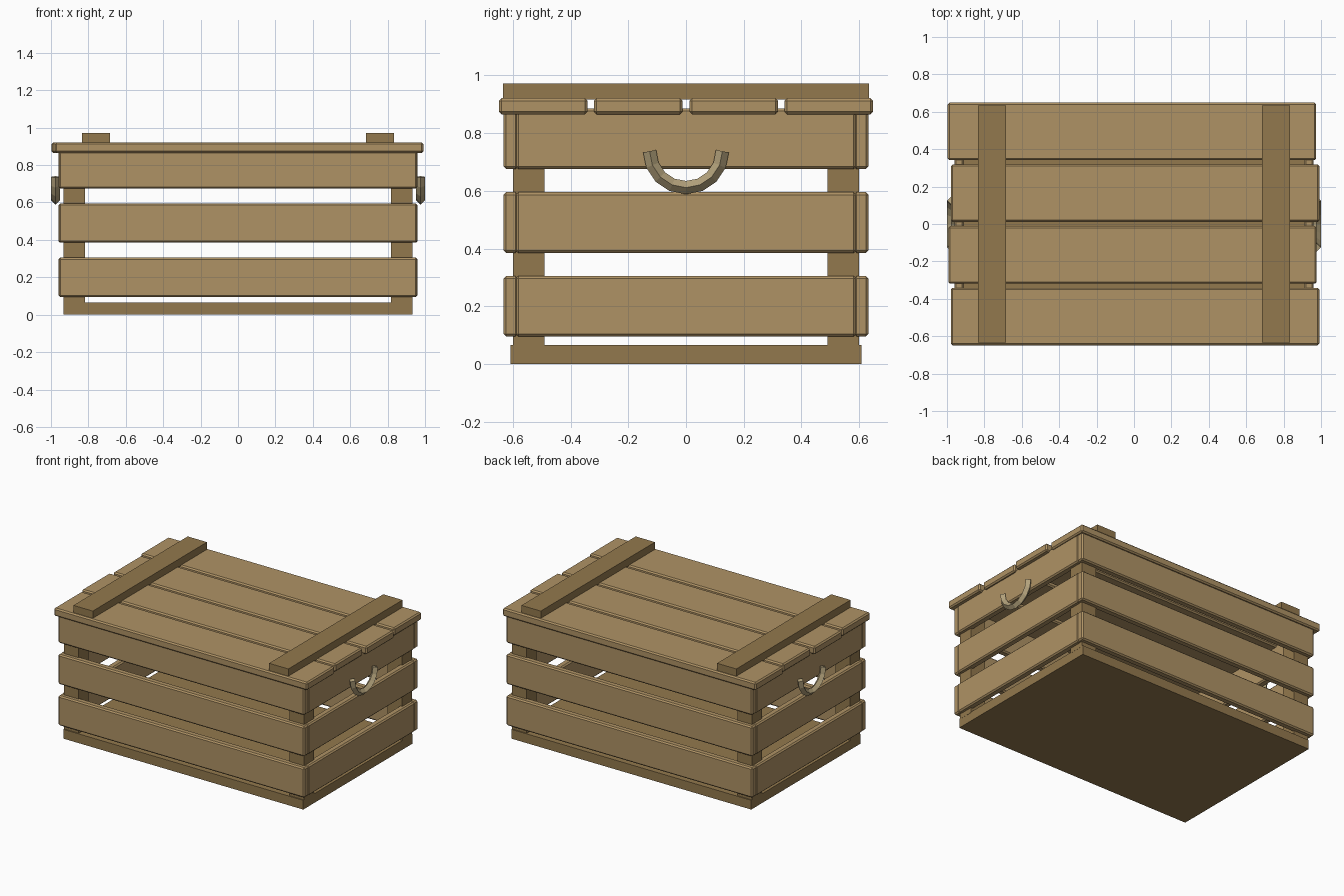
import bpy
from math import pi, cos, sin

if "Cube" in bpy.data.objects:
    bpy.data.objects.remove(bpy.data.objects["Cube"])


def material(name, color):
    m = bpy.data.materials.new(name)
    m.diffuse_color = (*color, 1)
    m.use_nodes = True
    m.node_tree.nodes["Principled BSDF"].inputs["Base Color"].default_value = m.diffuse_color
    return m


WOOD = material("light_wood", (0.43, 0.29, 0.13))
DARK = material("dark_wood", (0.29, 0.19, 0.075))
ROPE = material("rope", (0.45, 0.36, 0.2))


def box(name, center, size, mat, bevel=0):
    bpy.ops.mesh.primitive_cube_add(size=1, location=center)
    o = bpy.context.object
    o.name = name
    o.scale = size
    bpy.ops.object.transform_apply(location=False, rotation=False, scale=True)
    o.data.materials.append(mat)
    if bevel:
        b = o.modifiers.new("edge_chamfer", 'BEVEL')
        b.width = bevel
        b.segments = 1
    return o


# floor slab
box("floor", (0, 0, 0.0325), (1.865, 1.215, 0.065), DARK)

# corner posts
for sx in (-1, 1):
    for sy in (-1, 1):
        box("corner_post", (sx * 0.876, sy * 0.545, 0.465), (0.115, 0.11, 0.81), DARK)

# three rows of wall slats on all four sides
for z in (0.2, 0.49, 0.78):
    for s in (-1, 1):
        box("long_slat", (0, s * 0.607, z), (1.915, 0.05, 0.21), WOOD, 0.009)
        box("end_slat", (s * 0.935, 0, z), (0.05, 1.18, 0.21), WOOD, 0.009)

# lid boards, slightly staggered
for i, shift in enumerate((0.006, -0.008, 0.006, -0.011)):
    box("lid_board", (shift, -0.495 + i * 0.33, 0.893), (1.97, 0.307, 0.056), WOOD, 0.009)

# lid battens
for s in (-1, 1):
    box("lid_batten", (s * 0.76, 0, 0.944), (0.15, 1.268, 0.056), DARK)

# rope handles: half rings with a diamond cross-section
for s in (-1, 1):
    c = bpy.data.curves.new("rope_handle", 'CURVE')
    c.dimensions = '3D'
    c.bevel_depth = 0.023
    c.bevel_resolution = 0
    c.use_fill_caps = True
    sp = c.splines.new('POLY')
    sp.points.add(8)
    for i, p in enumerate(sp.points):
        a = pi + pi * i / 8
        p.co = (s * 0.976, 0.126 * cos(a), 0.737 + 0.126 * sin(a), 1)
    sp.use_smooth = False
    c.materials.append(ROPE)
    bpy.context.collection.objects.link(bpy.data.objects.new("rope_handle", c))
